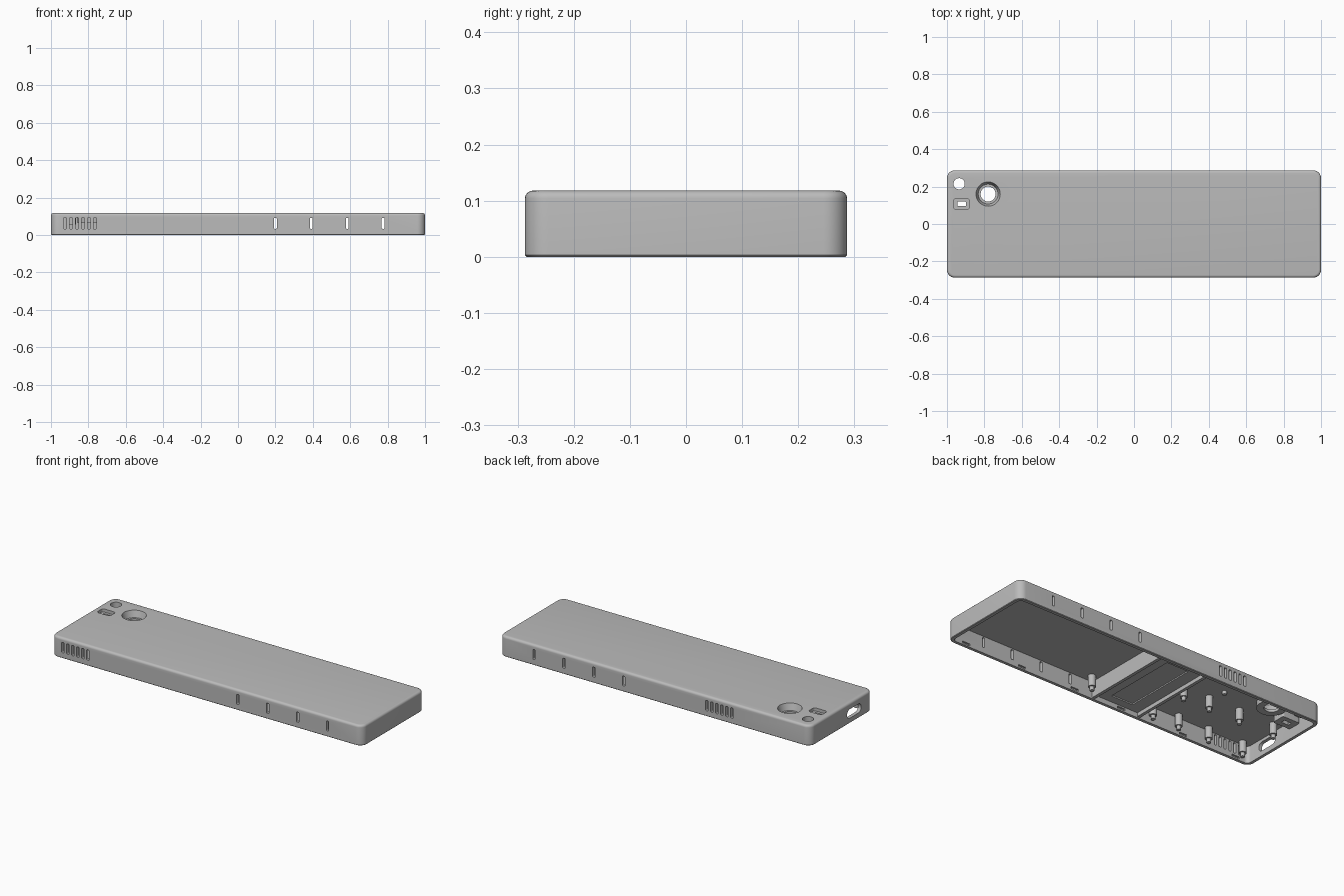
import bpy, bmesh, math
from mathutils import Matrix, Vector

cube = bpy.data.objects.get("Cube")
if cube:
    bpy.data.objects.remove(cube, do_unlink=True)

grey = bpy.data.materials.new("plain grey")
grey.use_nodes = True
GREY = (0.5, 0.5, 0.5, 1)
grey.diffuse_color = GREY
grey.node_tree.nodes["Principled BSDF"].inputs["Base Color"].default_value = GREY

HALF_X, HALF_Y, TOP, WALL, CEILING = 1.0, 0.287, 0.118, 0.02, 0.098


def outline(hx, hy, r, steps=8):
    """Rounded rectangle, counter-clockwise."""
    pts = []
    for i, (sx, sy) in enumerate([(1, 1), (-1, 1), (-1, -1), (1, -1)]):
        for k in range(steps + 1):
            a = math.radians(90) * (i + k / steps)
            pts.append((sx * (hx - r) + r * math.cos(a), sy * (hy - r) + r * math.sin(a)))
    return pts


def loft(bm, loops):
    """Closed solid through a list of equal-length loops of points."""
    rings = [[bm.verts.new(p) for p in loop] for loop in loops]
    n = len(rings[0])
    for a, b in zip(rings, rings[1:]):
        for i in range(n):
            bm.faces.new((a[i], a[(i + 1) % n], b[(i + 1) % n], b[i]))
    bm.faces.new(rings[0][::-1])
    bm.faces.new(rings[-1])


def pill(bm, centre, size, r, axis="Z"):
    """Rounded-rectangle prism; size is width, height, length along the axis."""
    turn = {"Z": Matrix(),
            "Y": Matrix.Rotation(math.radians(90), 4, "X"),
            "X": Matrix.Rotation(math.radians(90), 4, "Z") @ Matrix.Rotation(math.radians(90), 4, "X")}[axis]
    w, h, length = size
    flat = outline(w / 2, h / 2, r)
    loft(bm, [[Vector(centre) + turn @ Vector((x, y, z)) for x, y in flat]
              for z in (-length / 2, length / 2)])


def cylinder(bm, x, y, r, z0, z1, r_top=None, sides=32):
    bmesh.ops.create_cone(bm, cap_ends=True, segments=sides, radius1=r, radius2=r_top or r,
                          depth=z1 - z0, matrix=Matrix.Translation((x, y, (z0 + z1) / 2)))


def box(bm, x0, x1, y0, y1, z0, z1):
    m = Matrix.Translation(((x0 + x1) / 2, (y0 + y1) / 2, (z0 + z1) / 2))
    bmesh.ops.create_cube(bm, size=1, matrix=m @ Matrix.Diagonal((x1 - x0, y1 - y0, z1 - z0, 1)))


def make(name, bm):
    bmesh.ops.recalc_face_normals(bm, faces=bm.faces[:])
    mesh = bpy.data.meshes.new(name)
    bm.to_mesh(mesh)
    bm.free()
    mesh.materials.append(grey)
    obj = bpy.data.objects.new(name, mesh)
    bpy.context.collection.objects.link(obj)
    return obj


def activate(obj):
    bpy.ops.object.select_all(action="DESELECT")
    obj.select_set(True)
    bpy.context.view_layer.objects.active = obj


def cut(obj, cutters):
    activate(obj)
    for cutter in cutters:
        mod = obj.modifiers.new("cut", "BOOLEAN")
        mod.operation, mod.solver, mod.object = "DIFFERENCE", "EXACT", cutter
        bpy.ops.object.modifier_apply(modifier=mod.name)


# Hollow case, open underneath, with rounded corners and top edge
FILLET = 0.014
rows = [(WALL, CEILING), (WALL, 0), (0.003, 0), (0, 0.003)]
for k in range(6):
    a = math.radians(90) * k / 5
    rows.append((FILLET * (1 - math.cos(a)), TOP - FILLET * (1 - math.sin(a))))
bm = bmesh.new()
loft(bm, [[(x, y, z) for x, y in outline(HALF_X - d, HALF_Y - d, 0.042 - d)] for d, z in rows])
case = make("case_shell", bm)

# Bosses under the lens, light and button openings
LENS, LAMP, WINDOW = (-0.78, 0.16), (-0.935, 0.215), (-0.922, 0.107)
bm = bmesh.new()
cylinder(bm, *LENS, 0.078, 0.065, CEILING + 0.003)
lens_boss = make("lens_boss", bm)
bm = bmesh.new()
pill(bm, (*WINDOW, 0.078), (0.11, 0.08, 0.046), 0.01)
window_boss = make("window_boss", bm)
bm = bmesh.new()
cylinder(bm, *LAMP, 0.042, 0.065, CEILING + 0.003)
lamp_boss = make("lamp_boss", bm)

# Cutters that pass right through the walls
bm = bmesh.new()
for i in range(4):
    for side in (-1, 1):
        pill(bm, (0.2 + 0.192 * i, side * HALF_Y, 0.062), (0.015, 0.058, 0.1), 0.004, "Y")
for i in range(6):
    for start, side in ((-0.925, -1), (-0.495, 1)):
        pill(bm, (start + 0.032 * i, side * HALF_Y, 0.062), (0.015, 0.06, 0.1), 0.004, "Y")
pill(bm, (-HALF_X, -0.115, 0.055), (0.13, 0.052, 0.1), 0.025, "X")
cylinder(bm, *LENS, 0.04, 0, 0.2)
cylinder(bm, *LAMP, 0.03, 0, 0.2)
pill(bm, (*WINDOW, 0.1), (0.046, 0.024, 0.2), 0.003)
through = make("through_cutter", bm)

# Cutters for the shallow recesses and the inner snap notches
bm = bmesh.new()
cylinder(bm, *LENS, 0.053, 0.08, 0.121, 0.066)
pill(bm, (*WINDOW, 0.12), (0.085, 0.056, 0.04), 0.014)
for x in (0.89, 0.52, 0.17, -0.14, -0.55, -0.9):
    for side in (-1, 1):
        y = side * (HALF_Y - WALL)
        box(bm, x - 0.024, x + 0.024, y - 0.01, y + 0.01, 0.008, 0.02)
recess = make("recess_cutter", bm)

for part in (case, lens_boss, window_boss, lamp_boss):
    cut(part, (through, recess))
for helper in (through, recess):
    bpy.data.objects.remove(helper, do_unlink=True)

# Cross walls with a raised bay between them
INNER = HALF_Y - WALL + 0.003
bm = bmesh.new()
for x in (0.045, -0.255):
    box(bm, x - 0.009, x + 0.009, -INNER, INNER, 0.006, CEILING + 0.003)
ribs = make("cross_walls", bm)
bm = bmesh.new()
box(bm, -0.25, 0.04, -INNER, INNER, 0.028, CEILING + 0.003)
bay = make("raised_bay", bm)
bm = bmesh.new()
box(bm, -0.175, -0.035, -0.22, 0.22, 0.02, 0.035)
bay_cutter = make("bay_cutter", bm)
cut(bay, (bay_cutter,))
bpy.data.objects.remove(bay_cutter, do_unlink=True)

# Stepped standoff posts hanging from the ceiling
bm = bmesh.new()
posts = [(x, y) for x in (-0.33, -0.5, -0.7, -0.925) for y in (-0.242, 0)]
for x, y in posts + [(0.095, -0.22)]:
    cylinder(bm, x, y, 0.02, 0.032, CEILING + 0.003, sides=20)
    cylinder(bm, x, y, 0.012, 0.01, 0.034, sides=20)
cylinder(bm, -0.526, 0.09, 0.012, 0.08, CEILING + 0.003, sides=20)
standoffs = make("standoff_posts", bm)

for part in (case, lens_boss, window_boss, lamp_boss, standoffs):
    activate(part)
    bpy.ops.object.shade_smooth_by_angle(angle=math.radians(30))
